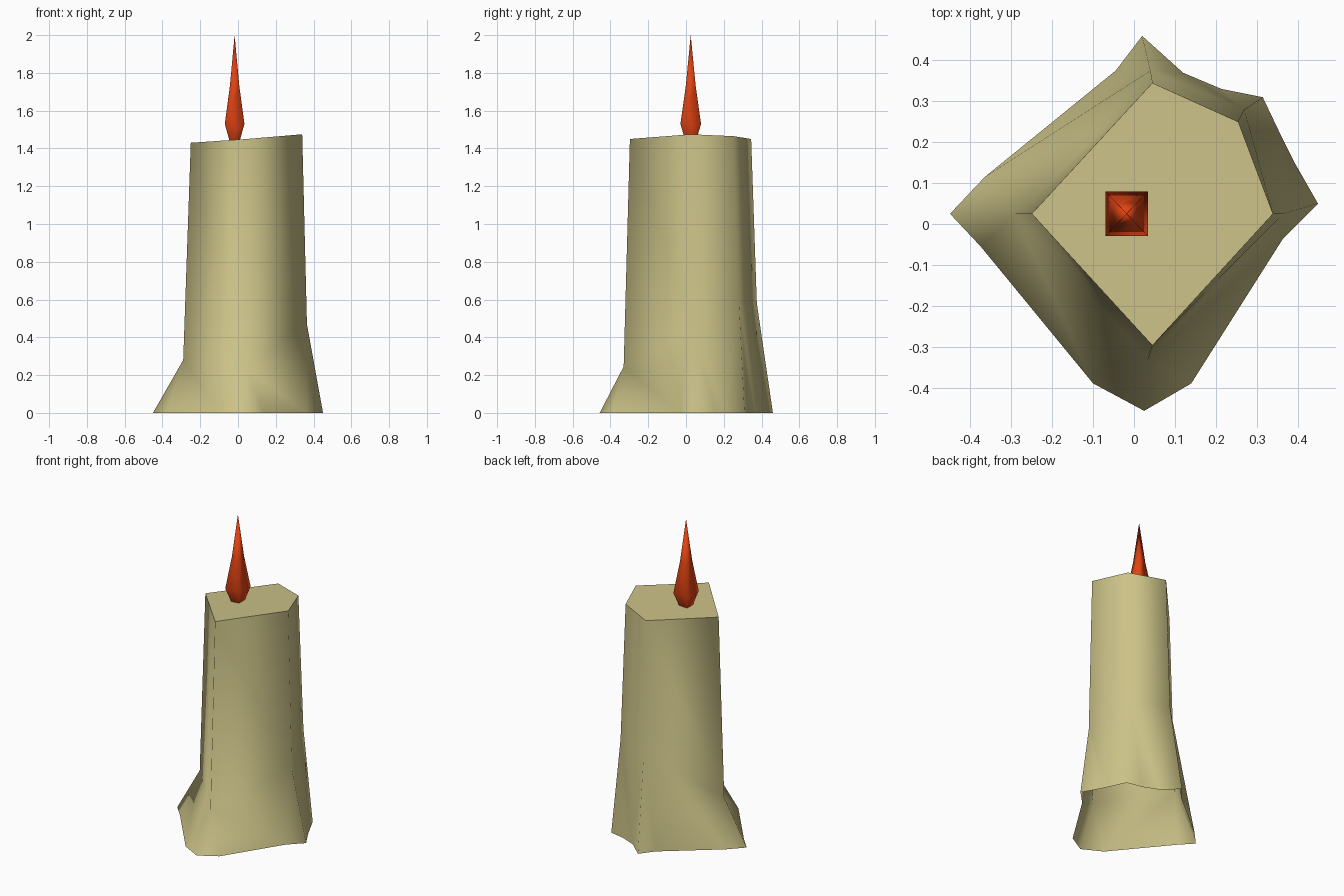
import bpy, bmesh

cube = bpy.data.objects.get("Cube")
if cube:
    bpy.data.objects.remove(cube, do_unlink=True)


def material(name, rgb):
    mat = bpy.data.materials.new(name)
    mat.use_nodes = True
    mat.diffuse_color = (*rgb, 1)
    bsdf = mat.node_tree.nodes["Principled BSDF"]
    bsdf.inputs["Base Color"].default_value = (*rgb, 1)
    bsdf.inputs["Roughness"].default_value = 0.8
    return mat


def finish(bm, name, mat):
    mesh = bpy.data.meshes.new(name)
    bm.to_mesh(mesh)
    bm.free()
    mesh.materials.append(mat)
    obj = bpy.data.objects.new(name, mesh)
    bpy.context.collection.objects.link(obj)
    return obj


wax = material("pale wax", (0.60, 0.54, 0.245))
fire = material("flame orange red", (0.75, 0.055, 0.006))

# Wax body corners, counterclockwise: top, knee, then three foot points (x, y)
corners = [
    ((-.25, .025, 1.43), (-.29, .025, .28), (-.365, .115), (-.45, .025), (-.375, -.055)),
    ((.045, -.297, 1.45), (.035, -.33, .245), (-.10, -.39), (.025, -.457), (.14, -.39)),
    ((.34, .025, 1.475), (.365, .025, .47), (.365, -.035), (.45, .05), (.39, .155)),
    ((.255, .25, 1.465), (.27, .28, .60), (.365, .205), (.315, .31), (.215, .33)),
    ((.045, .345, 1.45), (.04, .375, .58), (.12, .37), (.02, .46), (-.045, .375)),
]
bm = bmesh.new()
rows = [[bm.verts.new(p if len(p) == 3 else (*p, 0)) for p in c] for c in corners]
for i, (top, knee, a, peak, b) in enumerate(rows):
    top2, knee2, a2 = rows[(i + 1) % len(rows)][:3]
    for loop in ((top, knee, knee2, top2),      # upper wall
                 (knee, b, a2), (knee, a2, knee2),  # lower wall
                 (knee, a, peak), (knee, peak, b)):  # melted foot
        bm.faces.new(loop).smooth = True

# Flat sloping top with a crisp rim, open underneath
lid = bm.faces.new([r[0] for r in rows])
for e in lid.edges:
    e.smooth = False
finish(bm, "candle_body", wax)

# Four-sided flame: rings of (half width, height) closing in a point
cx, cy = -.018, .025
bm = bmesh.new()
rings = [[bm.verts.new((cx + sx * r, cy + sy * r * 1.05, z))
          for sx, sy in ((-1, -1), (1, -1), (1, 1), (-1, 1))]
         for r, z in ((.027, 1.44), (.052, 1.53), (.025, 1.73))]
tip = bm.verts.new((cx, cy, 2))
bm.faces.new(rings[0][::-1])
for i in range(4):
    j = (i + 1) % 4
    for low, high in zip(rings, rings[1:]):
        bm.faces.new((low[i], low[j], high[j], high[i])).smooth = True
    bm.faces.new((rings[-1][i], rings[-1][j], tip)).smooth = True
finish(bm, "flame", fire)
